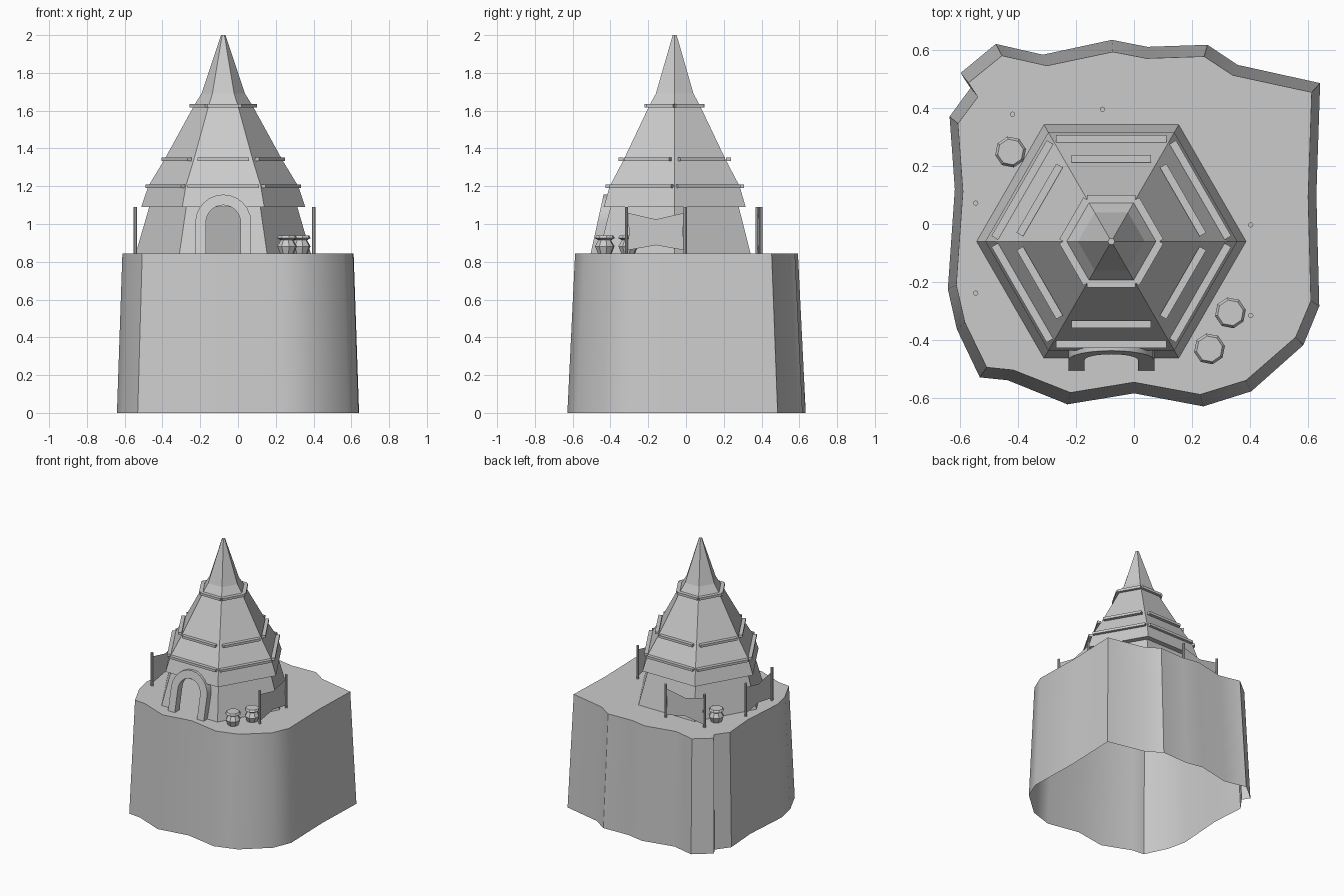
import bpy, bmesh, math
from mathutils import Matrix, Vector

if "Cube" in bpy.data.objects:
    bpy.data.objects.remove(bpy.data.objects["Cube"])

CX, CY, TOP = -0.078, -0.06, 0.843


def make(name, verts, faces, smooth=None):
    me = bpy.data.meshes.new(name)
    bm = bmesh.new()
    vs = [bm.verts.new(v) for v in verts]
    for f in faces:
        bm.faces.new([vs[i] for i in f])
    bmesh.ops.recalc_face_normals(bm, faces=bm.faces[:])
    bm.to_mesh(me)
    bm.free()
    ob = bpy.data.objects.new(name, me)
    bpy.context.collection.objects.link(ob)
    if smooth:
        bpy.ops.object.select_all(action='DESELECT')
        ob.select_set(True)
        bpy.context.view_layer.objects.active = ob
        bpy.ops.object.shade_smooth_by_angle(angle=math.radians(smooth))
    return ob


def lathe(name, profile, n, cx, cy, phase=0.0, cap_bottom=False, cap_top=True, skip=()):
    """Stack of n-sided rings from (radius, z) pairs; skip leaves out side faces of the first band."""
    verts = [(cx + r * math.cos(phase + 2 * math.pi * i / n),
              cy + r * math.sin(phase + 2 * math.pi * i / n), z)
             for r, z in profile for i in range(n)]
    faces = []
    for k in range(len(profile) - 1):
        for i in range(n):
            if k == 0 and i in skip:
                continue
            j = (i + 1) % n
            faces.append((k * n + i, k * n + j, (k + 1) * n + j, (k + 1) * n + i))
    if cap_bottom:
        faces.append(tuple(reversed(range(n))))
    if cap_top:
        m = (len(profile) - 1) * n
        faces.append(tuple(range(m, m + n)))
    return make(name, verts, faces)


# Rock base: irregular outline, tapering upward, open underneath
outline = [(-.635, .37), (-.563, .468), (-.597, .52), (-.476, .62), (-.314, .583),
           (-.076, .634), (.046, .61), (.253, .617), (.356, .548), (.641, .485),
           (.628, .10), (.638, -.283), (.583, -.417), (.404, -.576), (.239, -.628),
           (0, -.583), (-.229, -.621), (-.435, -.538), (-.531, -.528), (-.61, -.362),
           (-.641, -.224), (-.617, .12)]
n = len(outline)
verts = [(x, y, 0) for x, y in outline] + [(x * .955, y * .935, TOP) for x, y in outline]
faces = [(i, (i + 1) % n, n + (i + 1) % n, n + i) for i in range(n)]
faces.append(tuple(range(n, 2 * n)))
make("rock_base", verts, faces, smooth=35)

# Tower lower wall, front face (index 4) left out for the doorway
R0, R1, EAVE = .464, .392, 1.09
lathe("lower_wall", [(R0, TOP), (R1, EAVE)], 6, CX, CY, cap_top=False, skip=(4,))
a = math.cos(math.pi / 6)
for side, label in ((-1, "left"), (1, "right")):
    make("door_wall_" + label,
         [(CX + side * x, CY - r * a, z) for x, r, z in
          ((R0 / 2, R0, TOP), (.105, R0, TOP), (.105, R1, EAVE), (R1 / 2, R1, EAVE))],
         [(0, 1, 2, 3)])

# Six-sided roof with soffit
roof = [(R1, EAVE), (.434, EAVE), (.397, 1.20), (.312, 1.34), (.153, 1.63),
        (.115, 1.69), (.012, 2.0)]
lathe("roof", roof, 6, CX, CY)

# Horizontal battens on each roof face: (z, apothem, half length)
for z, ap, half in ((1.20, .354, .19), (1.342, .285, .137), (1.625, .146, .083)):
    for i in range(6):
        ang = math.radians(30 + 60 * i)
        rot = Matrix.Rotation(ang, 3, 'Z')
        c = [rot @ Vector((ap + sx * .013, sy * half, 0)) + Vector((CX, CY, z + sz * .009))
             for sx in (-1, 1) for sy in (-1, 1) for sz in (-1, 1)]
        make("roof_batten", c, [(0, 1, 3, 2), (4, 6, 7, 5), (0, 4, 5, 1),
                                (2, 3, 7, 6), (0, 2, 6, 4), (1, 5, 7, 3)])

# Leaning door arch
SEG, ZC, THICK = 12, 1.008, .055


def arch_line(r):
    pts = [(r, TOP - .02)]
    pts += [(r * math.cos(math.pi * i / SEG), ZC + r * math.sin(math.pi * i / SEG))
            for i in range(SEG + 1)]
    return pts + [(-r, TOP - .02)]


verts = []
for (ox, oz), (ix, iz) in zip(arch_line(.148), arch_line(.092)):
    for x, z, d in ((ox, oz, 0), (ox, oz, THICK), (ix, iz, THICK), (ix, iz, 0)):
        verts.append((CX + x, -.505 + .22 * (z - TOP) + d, z))
m = len(verts) // 4
faces = [(4 * k + i, 4 * k + (i + 1) % 4, 4 * k + 4 + (i + 1) % 4, 4 * k + 4 + i)
         for k in range(m - 1) for i in range(4)]
faces += [(0, 1, 2, 3), tuple(range(4 * m - 4, 4 * m))]
make("door_arch", verts, faces, smooth=35)

# Hide banners stretched between two poles
shape = [(0, 1.06), (.5, 1.025), (1, 1.06), (.95, .96), (1, .86), (.5, .888), (0, .86), (.05, .96)]
for p, q in (((-.545, .072), (-.545, -.238)), ((.402, -.003), (.402, -.315)),
             ((-.418, .378), (-.108, .395))):
    for x, y in (p, q):
        lathe("banner_pole", [(.009, TOP), (.009, 1.09)], 8, x, y, cap_bottom=True)
    make("banner_cloth", [(p[0] + t * (q[0] - p[0]), p[1] + t * (q[1] - p[1]), z)
                          for t, z in shape], [tuple(range(8))])

# Clay pots
pot = [(.037, TOP), (.053, .882), (.034, .914), (.054, .926), (.045, .94)]
for x, y in ((-.425, .248), (.332, -.306), (.26, -.43)):
    lathe("pot", pot, 8, x, y, phase=.2, cap_bottom=True)
